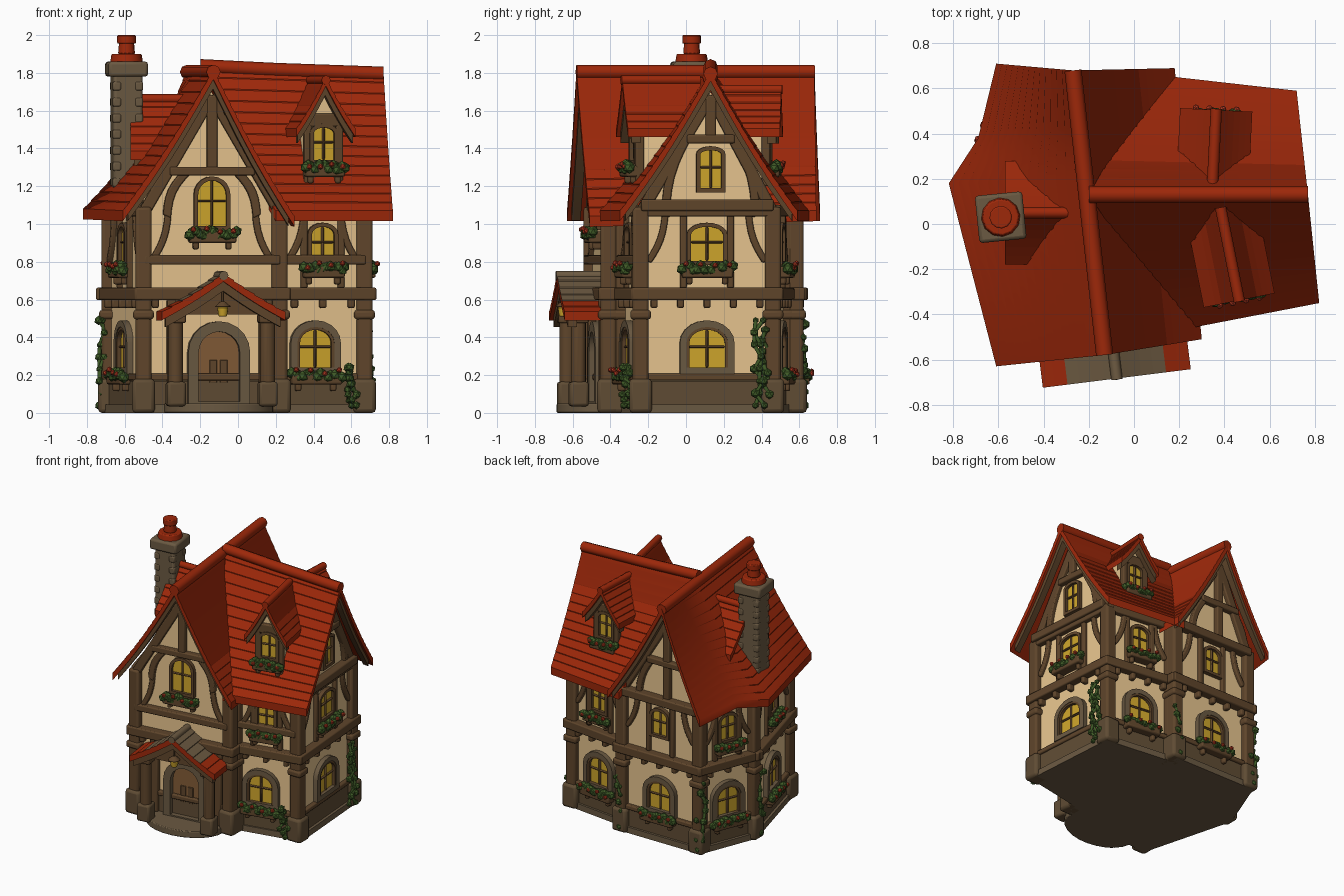
import bpy, bmesh, math, random
from mathutils import Vector, Matrix
random.seed(4)
if "Cube" in bpy.data.objects:
    bpy.data.objects.remove(bpy.data.objects["Cube"])
PALETTE = {
    "red_tile": (.34, .021, .003), "cream_plaster": (.85, .59, .29), "brown_timber": (.115, .06, .024),
    "door_wood": (.22, .105, .037), "grey_stone": (.145, .1, .054), "plinth_stone": (.115, .072, .034),
    "mossy_tile": (.155, .105, .055), "yellow_glass": (.62, .38, .025), "leaf_green": (.05, .105, .02),
    "flower_red": (.45, .04, .015)}
MATS = {key: bpy.data.materials.new(key) for key in PALETTE}
for key, m in MATS.items():
    m.use_nodes = True
    m.diffuse_color = (*PALETTE[key], 1)
    m.node_tree.nodes["Principled BSDF"].inputs["Base Color"].default_value = m.diffuse_color
WORLD, WOOD = Matrix(), "brown_timber"

def link(name, data, mats, M):
    for k in mats:
        data.materials.append(MATS[k])
    ob = bpy.data.objects.new(name, data)
    bpy.context.collection.objects.link(ob)
    ob.matrix_world = M
    return ob

def finish(name, bm, mats, M, bevel=0):
    bmesh.ops.recalc_face_normals(bm, faces=bm.faces)
    me = bpy.data.meshes.new(name)
    bm.to_mesh(me)
    bm.free()
    ob = link(name, me, mats, M)
    if bevel:
        b = ob.modifiers.new("soft_edges", "BEVEL")
        b.width, b.segments = bevel, 2

def loft(name, mats, M, loops, closed=False, bevel=0, rule=lambda j: 0):
    """Skin a row of equal closed loops."""
    bm = bmesh.new()
    rows = [[bm.verts.new(p) for p in lp] for lp in loops]
    n = len(rows[0])
    for a, b in zip(rows, rows[1:] + rows[:1] if closed else rows[1:]):
        for j in range(n):
            bm.faces.new((a[j], a[(j + 1) % n], b[(j + 1) % n], b[j])).material_index = rule(j)
    if not closed:
        bm.faces.new(rows[0])
        bm.faces.new(rows[-1][::-1])
    finish(name, bm, mats, M, bevel)

def frame(p, q):
    """Wall frame: x along the wall, y inward, z up."""
    d = (Vector(q) - Vector(p)).normalized()
    c = (Vector(p) + Vector(q)) / 2
    return Matrix(((d.x, -d.y, 0, c.x), (d.y, d.x, 0, c.y), (0, 0, 1, 0), (0, 0, 0, 1)))

def box(name, mat, M, c, s, bevel=.01):
    x, y, z = (v / 2 for v in s)
    quad = ((-x, -y), (x, -y), (x, y), (-x, y))
    loft(name, [mat], M, [[(c[0] + a, c[1] + b, c[2] + h) for a, b in quad] for h in (-z, z)], bevel=bevel)

def prism(name, mat, M, pts, y0=-.008, y1=.02):
    loft(name, [mat], M, [[(x, y, z) for x, z in pts] for y in (y0, y1)])

def beam(name, M, a, b, w=.05, d=.03, bend=0):
    """Timber lying on a wall from a to b, optionally bowed."""
    a, b = Vector(a), Vector(b)
    side = Vector((a.y - b.y, b.x - a.x)).normalized()
    n = 6 if bend else 1
    loops = []
    for i in range(n + 1):
        c = a.lerp(b, i / n) + side * bend * math.sin(math.pi * i / n)
        l, r = c - side * w / 2, c + side * w / 2
        loops.append([(l.x, -d, l.y), (r.x, -d, r.y), (r.x, .02, r.y), (l.x, .02, l.y)])
    loft(name, [WOOD], M, loops, bevel=.008)

def drum(name, mat, M, c, r, z0, z1, r2, n=12, sy=1):
    ring = [(math.cos(math.tau * i / n), math.sin(math.tau * i / n) * sy) for i in range(n)]
    loft(name, [mat], M, [[(c[0] + x * k, c[1] + y * k, z) for x, y in ring]
                          for k, z in ((r, z0), (r2, z1))], bevel=.006)

def tube(name, mat, pts, r, M=WORLD):
    cu = bpy.data.curves.new(name, "CURVE")
    cu.dimensions, cu.bevel_depth, cu.bevel_resolution, cu.use_fill_caps = "3D", r, 2, True
    sp = cu.splines.new("POLY")
    sp.points.add(len(pts) - 1)
    for p, co in zip(sp.points, pts):
        p.co = (*co, 1)
    link(name, cu, [mat], M)

def foliage(name, M, blobs):
    """Clump of leaf (0) and flower (1) balls."""
    bm = bmesh.new()
    for co, r, kind in blobs:
        vs = bmesh.ops.create_icosphere(bm, subdivisions=1, radius=r, matrix=Matrix.Translation(co))["verts"]
        for f in {f for v in vs for f in v.link_faces}:
            f.material_index = kind
    finish(name, bm, ["leaf_green", "flower_red"], M)

# Roof builders
def slope(name, mat, M, ridge, eave, rows, th, lift=0, drop=0, moss=0):
    prof = [(0, 0)]
    for k in range(1, rows + 1):
        prof += [(k / rows, lift)] + ([(k / rows, 0)] if lift and k < rows else [])
    prof += [(k / rows, -th) for k in range(rows, -1, -1)]
    loops = [[r.lerp(e, t) + Vector((0, 0, dz - drop - .04 * (r.z - e.z) * math.sin(math.pi * t))) for t, dz in prof]
             for r, e in zip(ridge, eave)]
    loft(name, [mat, "mossy_tile"], M, loops, rule=lambda j: int(j < 2 * moss))

def roof_side(name, M, ridge, eave, ends=(0,), rows=14, th=.05, moss=0):
    lines = [[Vector(p) for p in line] for line in (ridge, eave)]
    slope(name, "red_tile", M, *lines, rows, th, .006, 0, moss)
    for i in ends:
        j = 1 if i == 0 else i - 1
        top, low = ([a + (b - a).normalized() * k for k in (.02, .07)] for a, b in ((l[i], l[j]) for l in lines))
        low = [e.lerp(r, .07) for r, e in zip(top, low)]
        slope(name + "_barge_board", WOOD, M, top, low, 6, .055, 0, th - .005)

def small_roof(name, M, u, hw, ze, zr, out, depth, moss=0, cap="red_tile"):
    ridge = [(u, -out, zr), (u, depth, zr)]
    for s in (-1, 1):
        roof_side(name, M, ridge, [(u + s * hw, y, ze) for y in (-out, depth)], rows=6, th=.04, moss=moss)
    tube(name + "_ridge", cap, [(u, -out - .005, zr - .008), (u, depth, zr - .008)], .025, M)

# Windows and doors
def outline(u, z, w, h, rise):
    n = 10 if rise else 1
    return [(u - w / 2, z), (u + w / 2, z)] + [(u + w / 2 * math.cos(math.pi * i / n), z + h - rise + rise * math.sin(
        math.pi * i / n)) for i in range(n + 1)]

def surround(name, mat, M, u, z, w, h, rise, f, d):
    inner, outer = outline(u, z, w, h, rise), outline(u, z - f, w + 2 * f, h + 2 * f, rise + f if rise else 0)
    loft(name, [mat], M, [[(x, y, v) for x, v in o] for o, y in
                          ((outer, .02), (outer, -d), (inner, -d), (inner, .02))], closed=True)

def window(M, u, z, w, h, rise=0, stone=False, planter=True):
    prism("window_glass", "yellow_glass", M, outline(u, z, w, h, rise))
    if stone:
        surround("stone_arch", "grey_stone", M, u, z, w + .03, h + .015, rise + .015, .035, .035)
    surround("window_frame", WOOD, M, u, z, w, h, rise, .022, .03)
    beam("window_mullion", M, (u, z), (u, z + h), .014, .02)
    beam("window_transom", M, (u - w / 2, z + h * .55), (u + w / 2, z + h * .55), .012, .02)
    if planter:
        L, blobs = w + .1, []
        box("planter_box", WOOD, M, (u, -.035, z - .06), (L, .08, .06))
        for s in (-1, 1):
            box("planter_bracket", WOOD, M, (u + s * L * .35, -.025, z - .1), (.03, .05, .05))
        for i in range(15):
            x = u + L * (i / 14 - .5)
            blobs.append(((x, -.045 - random.random() * .02, z - .025 - random.random() * .03), .031, 0))
            if i % 4 == 1:
                blobs.append(((x, -.085, z - .01 - random.random() * .03), .016, 1))
        foliage("planter_flowers", M, blobs)

# House body, plinth and corner posts
PLAN = [(-.5, -.5), (.22, -.41), (.22, -.33), (.67, -.24), (.62, .46), (.12, .52), (.12, .58), (-.52, .58), (-.68, .17)]
for name, mat, k, z0, z1 in (("plaster_walls", "cream_plaster", 1, .02, 1.1), ("plinth", "plinth_stone", 1.03, .01, .17),
                             ("foundation", "grey_stone", 1.06, 0, .045)):
    loft(name, [mat], WORLD, [[(x * k, y * k, z) for x, y in PLAN] for z in (z0, z1)])
for x, y in PLAN:
    box("corner_post", WOOD, WORLD, (x, y, .56), (.085, .085, 1.06), .015)
    box("corner_foot", "plinth_stone", WORLD, (x, y, .09), (.12, .12, .18), .02)
    box("post_collar", WOOD, WORLD, (x, y, .52), (.11, .11, .05), .015)

# Beams, brackets, braces and windows wall by wall
WALLS = [(frame(p, q), math.dist(p, q)) for p, q in zip(PLAN, PLAN[1:] + PLAN[:1])]
for i, (M, L) in enumerate(WALLS):
    h = L / 2
    beam("belt_beam", M, (-h - .05, .63), (h + .05, .63), .065, .06)
    if i:
        beam("eave_beam", M, (-h, 1.07), (h, 1.07), .06, .04)
    if L < .2:
        continue
    beam("sill_beam", M, (-h, .19), (h, .19), .035, .03)
    if i in (0, 2):
        beam("upper_rail", M, (-h, .81), (h, .81), .05, .045)
    count = int(L / .12)
    for k in range(count):
        box("jetty_bracket", WOOD, M, (-h + L * (k + .5) / count, -.02, .58), (.035, .05, .05))
    for s in (-1, 1):
        beam("upper_brace", M, (s * (h - .04), .8), (s * (h - .13), 1.05), .035, .025, s * .02)
    if i:
        wide = .17 if i == 3 else .12
        window(M, -.04 if i == 2 else 0, .24, .19 if i == 3 else .17, .2, .07, True, i != 3)
        window(M, 0, .805, wide, .18, .04, False, i != 6)
        for s in (-1, 1):
            beam("window_stud", M, (s * (wide / 2 + .04), .66), (s * (wide / 2 + .04), 1.05), .035, .025)

# Main gables with timber framing
for i, apex, tie, collar in ((0, 0, None, 1.28), (3, .02, 1.1, 1.45), (6, .06, 1.07, 1.36)):
    M, h = WALLS[i][0], WALLS[i][1] / 2
    prism("gable_plaster", "cream_plaster", M, [(-h, 1), (h, 1), (h, 1.08), (apex, 1.7), (-h, 1.08)], 0, .12)
    beam("gable_post", M, (apex, 1.07 if i == 6 else collar - .02), (apex, 1.68), .055, .035)
    reach = h * (1.68 - collar) / .64
    beam("gable_collar", M, (apex - reach, collar), (apex + reach, collar), .045, .04)
    if tie:
        beam("gable_tie", M, (-h, tie), (h, tie), .06, .06)
    for s in (-1, 1):
        beam("gable_rafter", M, (s * h, 1.06), (apex, 1.68), .06, .03)
        beam("gable_brace", M, (apex + s * .13, collar), (apex + s * .24, 1.04), .045, .03, s * .03)
window(WALLS[0][0], 0, .99, .15, .24, .075)
window(WALLS[3][0], .02, 1.19, .11, .2, .02, False, False)

# Main roof: cross gable and side wing
TOP, EAVE = 1.815, 1.065
f, b = Vector((-.13, -.58, TOP)), Vector((-.27, .68, TOP))
w = [(-.2, .13, TOP + .02), (.77, .13, TOP - .01)]
roof_side("cross_roof_right", WORLD, [f, b], [(.3, -.51, EAVE - .03), (.18, .69, EAVE)], (0, -1))
roof_side("cross_roof_left", WORLD, [f, f.lerp(b, .62), f.lerp(b, .8), b],
          [(-.61, -.63, EAVE), (-.82, .18, EAVE + .01), (-.69, .38, EAVE + .04), (-.61, .71, EAVE)], (0, -1))
roof_side("wing_roof_front", WORLD, w, [(.2, -.47, EAVE), (.82, -.35, EAVE)], (-1,))
roof_side("wing_roof_back", WORLD, w, [(.1, .66, EAVE), (.72, .59, EAVE)], (-1,))
tube("cross_ridge_cap", "red_tile", [p - Vector((0, 0, .01)) for p in (f, b)], .038)
tube("wing_ridge_cap", "red_tile", [w[0], (.2, .13, TOP), (.77, .13, TOP - .02)], .038)

# Dormers
for p, q, zr, zb in (((.35, -.28), (.55, -.24), 1.77, 1.15), ((.46, .42), (.26, .43), 1.72, 1.2)):
    M = frame(p, q)
    prism("dormer_walls", "cream_plaster", M, [(-.09, zb), (.09, zb), (.09, 1.54), (0, zr - .06), (-.09, 1.54)], 0, .3)
    small_roof("dormer_roof", M, 0, .16, 1.5, zr, .08, .34)
    for s in (-1, 1):
        beam("dormer_post", M, (s * .085, zb), (s * .085, 1.56), .04, .025)
    beam("dormer_lintel", M, (-.09, 1.55), (.09, 1.55), .07, .025)
    window(M, 0, 1.34, .11, .17, .03)
M = frame((-.5, .2), (-.5, -.1))
small_roof("chimney_dormer", M, 0, .23, 1.38, 1.67, .07, .3)
prism("chimney_dormer_wall", WOOD, M, [(-.16, 1.3), (.16, 1.3), (.16, 1.4), (0, 1.61), (-.16, 1.4)], 0, .2)

# Chimney with quoins, cap and pot
C = Matrix.Translation((-.59, .03, 0)) @ Matrix.Rotation(.1, 4, "Z")
box("chimney_shaft", "grey_stone", C, (0, 0, 1.45), (.155, .165, .72), .015)
for k in range(28):
    x, y = ((-.058, -.063), (.058, -.063), (.058, .063), (-.058, .063))[k % 4]
    box("chimney_quoin", "grey_stone", C, (x, y, 1.22 + k // 4 * .085), (.045, .045, .05))
box("chimney_cap", "grey_stone", C, (0, 0, 1.82), (.21, .21, .08), .015)
for name, r, z0, z1, r2 in (("base", .088, 1.85, 1.9, .08), ("neck", .045, 1.9, 1.96, .04), ("lip", .05, 1.955, 2, .05)):
    drum("chimney_pot_" + name, "red_tile", C, (0, 0), r, z0, z1, r2)

# Porch, door and lantern
M, U = WALLS[0][0], .035
drum("porch_slab", "grey_stone", M, (U, -.03), .29, 0, .05, .29, 24, .7)
small_roof("porch_roof", M, U, .33, .53, .735, .235, .02, 4, "mossy_tile")
prism("porch_gable", WOOD, M, [(U - .25, .52), (U + .25, .52), (U, .67)], -.17, -.13)
for x in (U - .245, U + .245):
    drum("porch_post", WOOD, M, (x, -.15), .04, .05, .54, .04)
    box("porch_post_foot", "plinth_stone", M, (x, -.15, .1), (.1, .1, .13), .015)
    box("porch_post_head", WOOD, M, (x, -.15, .5), (.1, .1, .05), .01)
    box("porch_plate", WOOD, M, (x, -.09, .54), (.06, .2, .05))
    beam("porch_wall_post", M, (x, .05), (x, .6), .06, .04)
prism("door_leaf", "door_wood", M, outline(U, .06, .22, .37, .11))
surround("door_arch", "grey_stone", M, U, .06, .22, .37, .11, .055, .05)
for x in (U - .028, U + .028):
    box("door_panel", WOOD, M, (x, -.01, .22), (.04, .012, .12), .003)
drum("lantern_glass", "yellow_glass", M, (U, -.2), .022, .51, .56, .03)
drum("lantern_hood", WOOD, M, (U, -.2), .045, .56, .59, .012)
tube("lantern_hook", WOOD, [(U, -.2, .58), (U, -.2, .66)], .006, M)

# Ivy climbing the corners
for x, y, top in ((.68, .39, .45), (.66, .42, .4), (.13, .6, .42), (-.55, .6, .5), (-.71, .14, .45), (.6, -.31, .2)) * 2:
    pts = [(x + random.uniform(-.03, .03), y + random.uniform(-.03, .03), .04 + top * k / 7) for k in range(8)]
    tube("ivy_stem", "leaf_green", pts, .011)
    foliage("ivy_leaves", WORLD, [(p, random.uniform(.017, .028), 0) for p in pts])

# Soft shading with sharp edges kept
for ob in [o for o in bpy.context.collection.objects if o.type == "MESH"]:
    ob.select_set(True)
    bpy.context.view_layer.objects.active = ob
bpy.ops.object.shade_smooth_by_angle(angle=.6)
